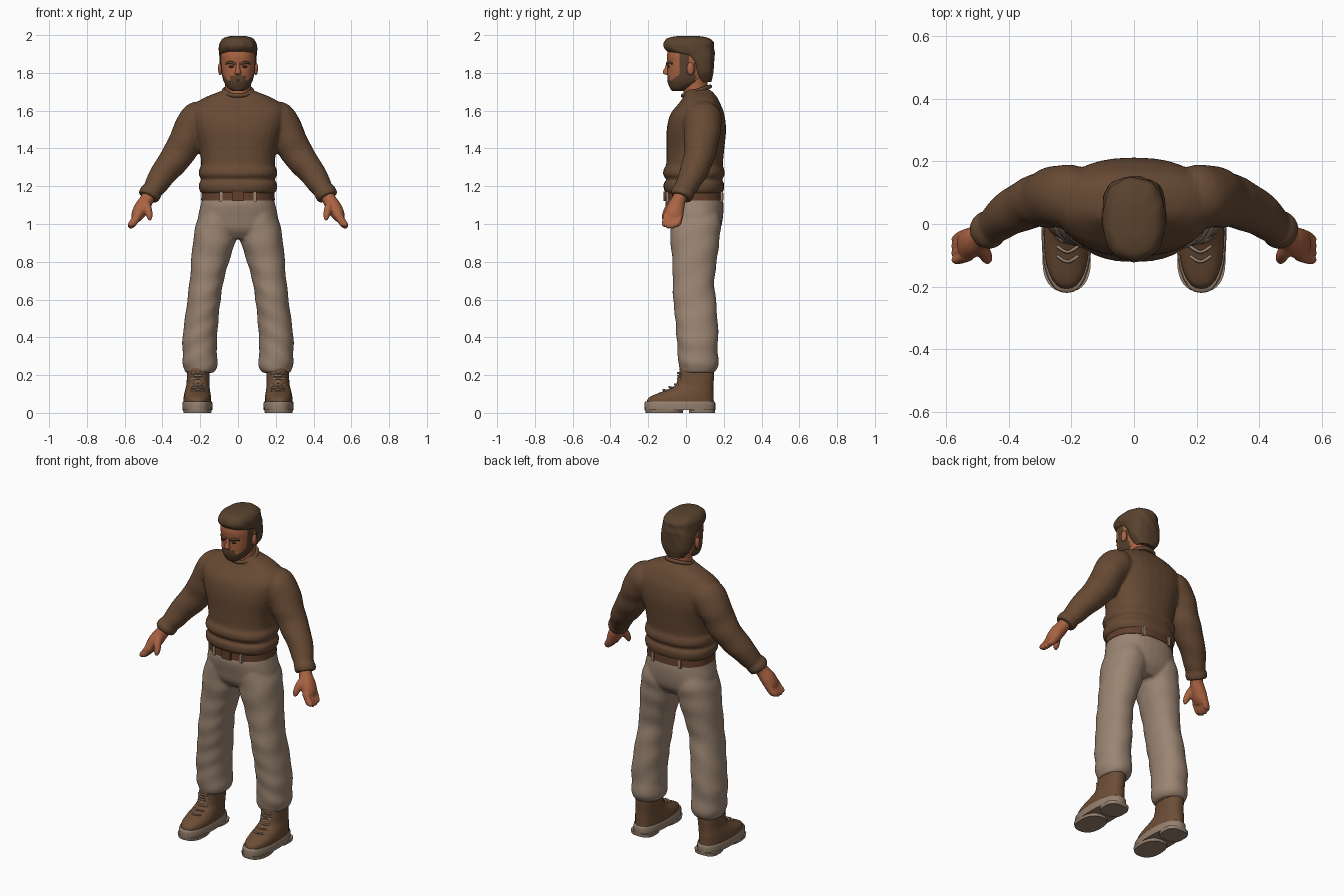
import bpy, bmesh, math
from mathutils import Vector, Matrix

cube = bpy.data.objects.get("Cube")
if cube:
    bpy.data.objects.remove(cube)


def material(name, rgb):
    mat = bpy.data.materials.new(name)
    mat.use_nodes = True
    mat.diffuse_color = (*rgb, 1)
    mat.node_tree.nodes["Principled BSDF"].inputs["Base Color"].default_value = (*rgb, 1)
    return mat


WOOL = material("brown wool", (0.135, 0.068, 0.034))
CLOTH = material("beige cloth", (0.33, 0.235, 0.17))
SKIN = material("tanned skin", (0.40, 0.125, 0.055))
HAIR = material("dark brown hair", (0.10, 0.055, 0.027))
BELT = material("belt leather", (0.12, 0.05, 0.025))
BOOT = material("boot leather", (0.15, 0.075, 0.037))
SOLE = material("sole rubber", (0.30, 0.215, 0.155))
DARK = material("dark eye", (0.05, 0.022, 0.013))


def spline(rows, steps):
    """Catmull-Rom through rows of numbers."""
    rows = [Vector(r) for r in rows]
    out = []
    for i in range(len(rows) - 1):
        a, b, c, d = rows[max(i - 1, 0)], rows[i], rows[i + 1], rows[min(i + 2, len(rows) - 1)]
        for s in range(steps):
            t = s / steps
            out.append((b * 2 + (c - a) * t + (a * 2 - b * 5 + c * 4 - d) * t * t
                        + (b * 3 - a - c * 3 + d) * t ** 3) / 2)
    return out + [rows[-1]]


def loft(bm, rows, side=1, power=2, flat=True, sides=32, steps=4, ripple=None):
    """Skin rings (x, y, z, radius across, radius deep); flat keeps rings level."""
    path = spline(rows, steps)
    rings = []
    for i, row in enumerate(path):
        t = Vector((0, 0, 1))
        if not flat:
            t = (Vector(path[min(i + 1, len(path) - 1)][:3]) - Vector(path[max(i - 1, 0)][:3])).normalized()
        u = Vector((0, 1, 0)).cross(t).normalized()
        v = t.cross(u)
        ring = []
        for k in range(sides):
            a = math.tau * k / sides
            c, s = math.cos(a), math.sin(a)
            grow = 1 + (ripple(a, row[2]) if ripple else 0)
            p = Vector(row[:3])
            p += u * math.copysign(abs(c) ** (2 / power), c) * row[3] * grow
            p += v * math.copysign(abs(s) ** (2 / power), s) * row[4] * grow
            ring.append(bm.verts.new((p.x * side, p.y, p.z)))
        rings.append(ring)
    for low, high in zip(rings, rings[1:]):
        for k in range(sides):
            n = (k + 1) % sides
            bm.faces.new((low[k], low[n], high[n], high[k]))
    bm.faces.new(rings[0][::-1])
    bm.faces.new(rings[-1])


def ball(bm, place, size):
    matrix = Matrix.Translation(place) @ Matrix.Diagonal((*size, 1))
    bmesh.ops.create_uvsphere(bm, u_segments=20, v_segments=12, radius=1, matrix=matrix)


def box(bm, place, size):
    bmesh.ops.create_cube(bm, size=1, matrix=Matrix.Translation(place) @ Matrix.Diagonal((*size, 1)))


def finish(name, bm, *mats, rule=None, voxel=None):
    bmesh.ops.recalc_face_normals(bm, faces=bm.faces[:])
    mesh = bpy.data.meshes.new(name)
    if rule:
        for f in bm.faces:
            f.material_index = rule(f.calc_center_median())
    bm.to_mesh(mesh)
    bm.free()
    for mat in mats:
        mesh.materials.append(mat)
    mesh.shade_smooth()
    mesh.set_sharp_from_angle(angle=math.radians(50))
    ob = bpy.data.objects.new(name, mesh)
    bpy.context.collection.objects.link(ob)
    if voxel:
        fuse = ob.modifiers.new("fuse", "REMESH")
        fuse.mode, fuse.voxel_size, fuse.use_smooth_shade = "VOXEL", voxel, True
        relax = ob.modifiers.new("relax", "SMOOTH")
        relax.factor, relax.iterations = 0.5, 3
    return ob


def creases(amount, rate, twist):
    return lambda a, z: amount * math.sin(rate * z + twist * math.sin(a + z * 4))


# Sweater: torso with rolled hem, sleeves with cuffs
bm = bmesh.new()
loft(bm, [(0, .045, 1.16, .19, .145), (0, .042, 1.18, .205, .158), (0, .042, 1.215, .207, .16),
          (0, .043, 1.235, .193, .147), (0, .042, 1.26, .208, .163), (0, .042, 1.29, .205, .16),
          (0, .045, 1.315, .195, .15), (0, .05, 1.4, .205, .153), (0, .055, 1.5, .235, .157),
          (0, .06, 1.58, .25, .143), (0, .07, 1.63, .235, .115), (0, .075, 1.67, .175, .09),
          (0, .068, 1.7, .1, .072), (0, .065, 1.715, .07, .055)], power=2.4)
for side in (1, -1):
    loft(bm, [(.15, .085, 1.59, .06, .07), (.2, .09, 1.56, .1, .1), (.255, .085, 1.49, .09, .098),
              (.305, .075, 1.385, .086, .085), (.37, .05, 1.3, .075, .076), (.43, .01, 1.215, .062, .064),
              (.452, -.01, 1.18, .054, .056), (.462, -.017, 1.165, .06, .061), (.475, -.027, 1.14, .056, .057)],
         side, flat=False, ripple=creases(.025, 55, 2))
finish("sweater", bm, WOOL, voxel=.009)

# Ribbed collar
bpy.ops.mesh.primitive_torus_add(major_radius=.076, minor_radius=.011, major_segments=40,
                                 minor_segments=10, location=(0, .055, 1.704), rotation=(.32, 0, 0))
collar = bpy.context.object
collar.name = "collar"
collar.data.materials.append(WOOL)
collar.data.shade_smooth()

# Trousers
bm = bmesh.new()
loft(bm, [(0, .045, 1.14, .188, .148), (0, .045, 1.1, .198, .154), (0, .05, 1.03, .212, .145),
          (0, .05, .97, .2, .13), (0, .05, .92, .13, .09)], power=2.3)
for side in (1, -1):
    loft(bm, [(.1, .05, 1.08, .09, .125), (.113, .05, 1, .108, .135), (.124, .048, .92, .113, .13),
              (.148, .045, .8, .1, .118), (.166, .04, .7, .09, .11), (.18, .045, .6, .088, .113),
              (.192, .055, .5, .089, .112), (.202, .06, .4, .092, .11), (.203, .062, .33, .09, .106),
              (.2, .065, .27, .094, .107), (.199, .065, .235, .086, .1), (.205, .06, .212, .072, .086)],
         side, power=2.2, ripple=creases(.018, 48, 3))
finish("trousers", bm, CLOTH, voxel=.009)

# Belt, loops and buckle
bm = bmesh.new()
loft(bm, [(0, .045, 1.125, .195, .154), (0, .045, 1.17, .193, .152)], power=2.3, steps=1, sides=48)
finish("belt", bm, BELT)
bm = bmesh.new()
for x, y in ((.09, -.098), (-.09, -.098), (.09, .188), (-.09, .188)):
    box(bm, (x, y, 1.145), (.016, .014, .055))
finish("belt_loops", bm, CLOTH)
bm = bmesh.new()
box(bm, (0, -.112, 1.147), (.06, .012, .05))
finish("buckle", bm, BELT)

for side, label in ((1, "left"), (-1, "right")):
    # Hand with four fingers and a thumb
    bm = bmesh.new()
    loft(bm, [(.465, -.02, 1.165, .035, .036), (.485, -.04, 1.125, .037, .038), (.51, -.055, 1.085, .04, .047),
              (.532, -.066, 1.045, .034, .05), (.54, -.07, 1.02, .022, .044)], side, flat=False)
    for j in range(4):
        off = j - 1.5
        tip = .972 + .008 * abs(off)
        loft(bm, [(.528, -.066 + off * .025, 1.05, .022, .016), (.553, -.075 + off * .024, 1.01, .021, .016),
                  (.568, -.082 + off * .022, tip + .012, .017, .014), (.571, -.083 + off * .022, tip, .007, .006)],
             side, flat=False, sides=16)
    loft(bm, [(.49, -.06, 1.12, .02, .02), (.478, -.09, 1.085, .021, .022), (.469, -.11, 1.045, .018, .018),
              (.466, -.12, 1.02, .007, .008)], side, flat=False, sides=16)
    finish(label + "_hand", bm, SKIN, voxel=.006)

    # Boot upper
    bm = bmesh.new()
    loft(bm, [(.215, -.03, .05, .073, .178), (.215, -.026, .08, .073, .172), (.215, 0, .105, .069, .146),
              (.214, .025, .125, .065, .12), (.212, .045, .15, .061, .1), (.21, .055, .2, .06, .094),
              (.208, .058, .24, .06, .09)], side, power=2.3)
    finish(label + "_boot", bm, BOOT)

    # Sole with separate heel and tread pad
    bm = bmesh.new()
    loft(bm, [(.215, -.032, .015, .079, .187), (.215, -.032, .05, .08, .188), (.215, -.032, .06, .076, .183)],
         side, power=2.4, steps=2)
    loft(bm, [(.215, .085, 0, .07, .068), (.215, .085, .02, .073, .07)], side, power=3, steps=1)
    loft(bm, [(.215, -.115, 0, .073, .098), (.215, -.115, .02, .077, .102)], side, power=2.4, steps=1)
    finish(label + "_sole", bm, SOLE)

    # Laces
    bm = bmesh.new()
    for i in range(7):
        z = .118 + .015 * i
        y = -.041 - .062 * max(0, (.155 - z) / .03)
        loft(bm, [(.177, y + .016, z, .005, .005), (.212, y - .003, z + .004, .005, .005),
                  (.247, y + .016, z, .005, .005)], side, flat=False, sides=8)
    finish(label + "_laces", bm, SOLE)

    # Ear, eye and brow
    bm = bmesh.new()
    ball(bm, (.094 * side, .024, 1.822), (.012, .02, .034))
    finish(label + "_ear", bm, SKIN)
    bm = bmesh.new()
    ball(bm, (.035 * side, -.093, 1.833), (.015, .006, .006))
    finish(label + "_eye", bm, DARK)
    bm = bmesh.new()
    loft(bm, [(.014, -.1, 1.848, .006, .005), (.038, -.095, 1.855, .008, .007), (.064, -.072, 1.85, .005, .005)],
         side, flat=False, sides=12)
    finish(label + "_brow", bm, HAIR)

# Neck
bm = bmesh.new()
loft(bm, [(0, .055, 1.66, .074, .07), (0, .052, 1.72, .068, .063), (0, .055, 1.79, .07, .062)])
finish("neck", bm, SKIN)


# Head with painted beard and sideburns
def face_paint(p):
    beard = p.z < 1.762 + max(0, p.y + .075) * .8 and p.y < .05
    moustache = abs(p.x) < .042 and 1.76 < p.z < 1.786
    sideburn = -.03 < p.y < .02 and abs(p.x) > .05
    return 1 if beard or moustache or sideburn else 0


bm = bmesh.new()
loft(bm, [(0, -.045, 1.705, .03, .03), (0, -.03, 1.72, .054, .055), (0, 0, 1.755, .076, .098),
          (0, .012, 1.8, .087, .11), (0, .015, 1.85, .092, .113), (0, .015, 1.9, .092, .115),
          (0, .02, 1.95, .078, .1), (0, .02, 1.975, .04, .05)], power=2.25, sides=64, steps=7)
finish("head", bm, SKIN, HAIR, rule=face_paint)

# Nose and mouth
bm = bmesh.new()
loft(bm, [(0, -.094, 1.79, .012, .01), (0, -.104, 1.797, .018, .017), (0, -.104, 1.81, .014, .017),
          (0, -.099, 1.83, .01, .012), (0, -.094, 1.855, .01, .009)], sides=20)
finish("nose", bm, SKIN)
bm = bmesh.new()
ball(bm, (0, -.094, 1.761), (.02, .007, .004))
finish("mouth", bm, SKIN)

# Swept hair
bm = bmesh.new()
loft(bm, [(0, .095, 1.752, .055, .04), (0, .09, 1.8, .088, .054), (0, .08, 1.85, .096, .068),
          (0, .06, 1.89, .099, .09), (0, .03, 1.91, .1, .122), (0, .015, 1.935, .1, .132),
          (0, .015, 1.962, .095, .13), (0, .012, 1.985, .075, .105), (0, .012, 1.996, .035, .05)],
     power=2.4, sides=72, ripple=lambda a, z: .02 * math.sin(9 * a + 30 * z) * math.sin(40 * z + a))
finish("hair", bm, HAIR)
